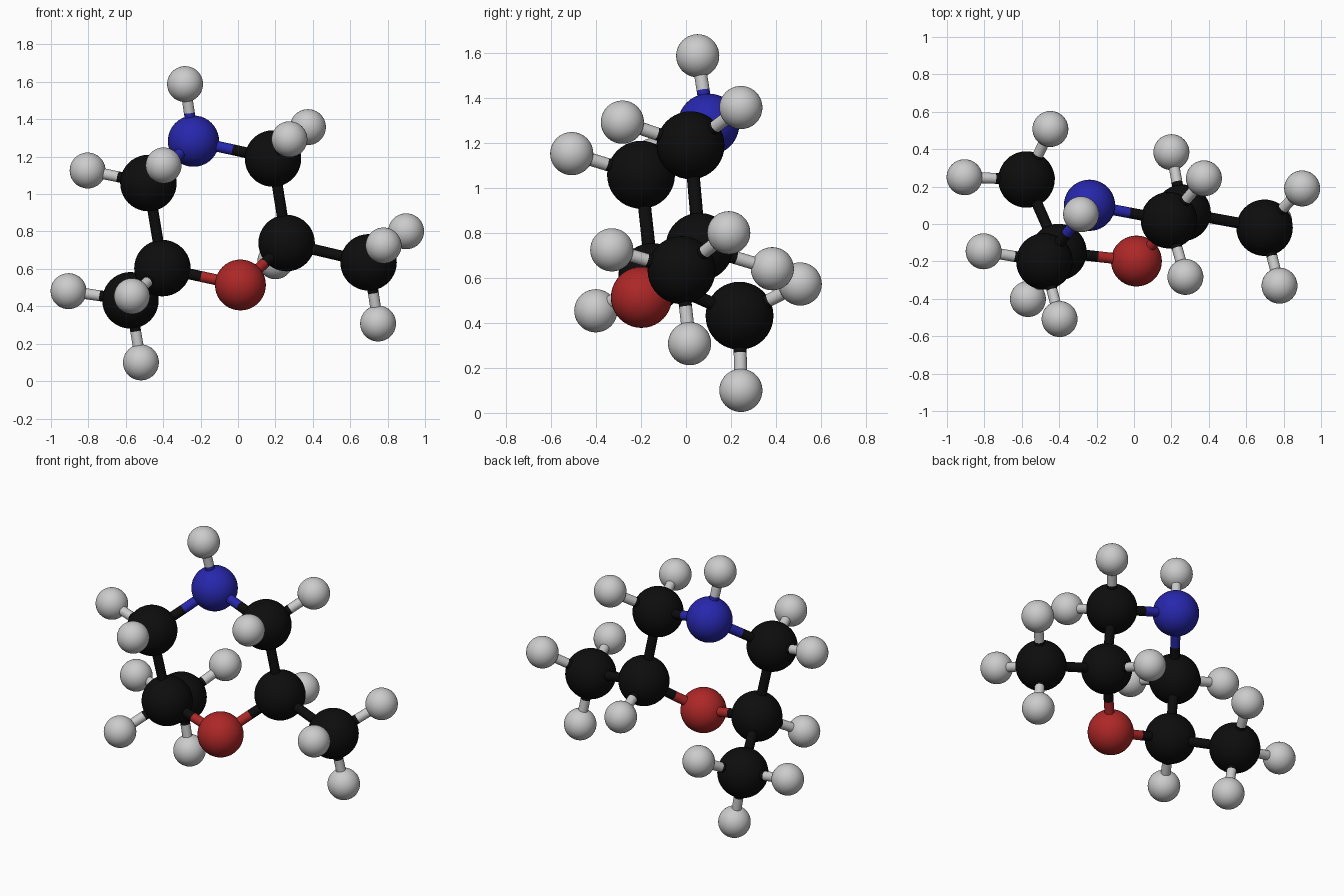
import bpy
from mathutils import Vector

if "Cube" in bpy.data.objects:
    bpy.data.objects.remove(bpy.data.objects["Cube"])


def material(name, color):
    m = bpy.data.materials.new(name)
    m.diffuse_color = (*color, 1)
    m.use_nodes = True
    m.node_tree.nodes["Principled BSDF"].inputs["Base Color"].default_value = m.diffuse_color
    return m


# Radius and material per element (hydrogen stays plain grey)
RADIUS = {"C": 0.151, "N": 0.137, "O": 0.136, "H": 0.096}
LABEL = {"C": "carbon", "N": "nitrogen", "O": "oxygen", "H": "hydrogen"}
MATERIAL = {
    "C": material("carbon_black", (0.004, 0.004, 0.004)),
    "N": material("nitrogen_blue", (0.02, 0.02, 0.42)),
    "O": material("oxygen_red", (0.42, 0.02, 0.02)),
    "H": None,
}
BOND_RADIUS = 0.029

# Heavy atoms
ATOMS = {
    "N": (-0.238, 0.10, 1.283),
    "O": (0.013, -0.198, 0.514),
    "C1": (-0.479, -0.20, 1.059),
    "C2": (0.187, 0.02, 1.19),
    "C3": (0.26, 0.06, 0.738),
    "C4": (-0.404, -0.15, 0.604),
    "C5": (-0.575, 0.238, 0.432),
    "C6": (0.698, -0.02, 0.635),
}
# Ring bonds and the two side arms
BONDS = ["C1 N", "N C2", "C2 C3", "C3 O", "O C4", "C4 C1", "C4 C5", "C3 C6"]
# Hydrogens grouped by the atom that carries them
HYDROGENS = {
    "N": [(-0.283, 0.052, 1.588)],
    "C1": [(-0.804, -0.146, 1.126), (-0.398, -0.508, 1.153)],
    "C2": [(0.275, -0.283, 1.293), (0.374, 0.244, 1.358)],
    "C3": [(0.20, 0.384, 0.641)],
    "C4": [(-0.567, -0.401, 0.454)],
    "C5": [(-0.906, 0.25, 0.481), (-0.519, 0.244, 0.10), (-0.447, 0.508, 0.573)],
    "C6": [(0.899, 0.19, 0.801), (0.778, -0.33, 0.725), (0.749, 0.016, 0.308)],
}


def finish(name, element):
    ob = bpy.context.object
    ob.name = name
    bpy.ops.object.shade_smooth_by_angle()
    if MATERIAL[element]:
        ob.data.materials.append(MATERIAL[element])


def atom(element, pos):
    bpy.ops.mesh.primitive_uv_sphere_add(
        segments=40, ring_count=20, radius=RADIUS[element], location=pos)
    finish(LABEL[element] + "_atom", element)


def half_bond(element, start, end):
    d = end - start
    bpy.ops.mesh.primitive_cylinder_add(
        vertices=24, radius=BOND_RADIUS, depth=d.length, location=(start + end) / 2,
        rotation=d.to_track_quat('Z', 'Y').to_euler())
    finish(LABEL[element] + "_bond", element)


def bond(e1, p1, e2, p2):
    p1, p2 = Vector(p1), Vector(p2)
    mid = (p1 + p2) / 2
    half_bond(e1, p1, mid)
    half_bond(e2, p2, mid)


# Ring and side-arm atoms
for key, pos in ATOMS.items():
    atom(key[0], pos)

# Two-tone bonds between heavy atoms
for pair in BONDS:
    a, b = pair.split()
    bond(a[0], ATOMS[a], b[0], ATOMS[b])

# Hydrogens with their bonds
for key, positions in HYDROGENS.items():
    for pos in positions:
        atom("H", pos)
        bond(key[0], ATOMS[key], "H", pos)
